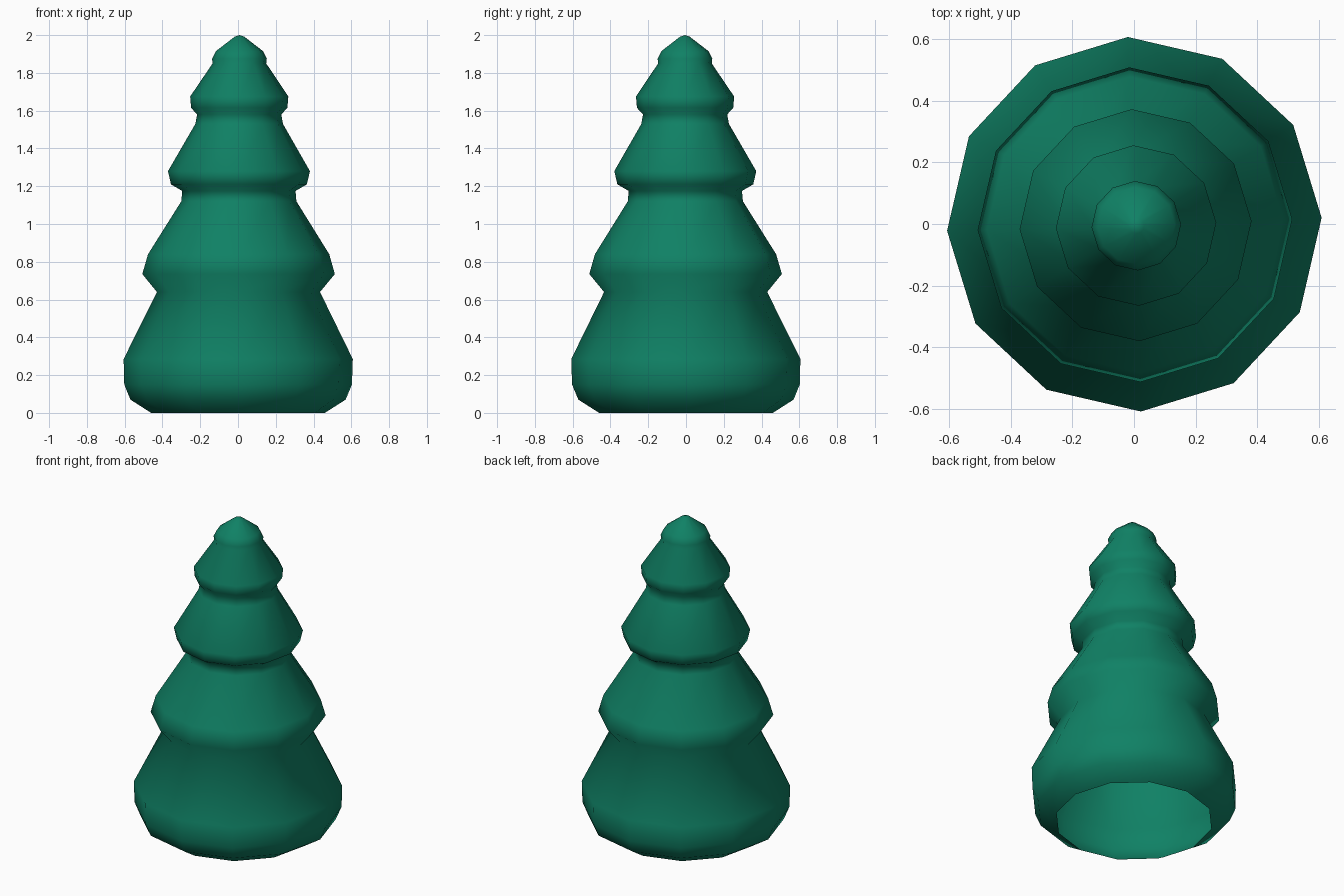
import bpy, bmesh, math

if "Cube" in bpy.data.objects:
    bpy.data.objects.remove(bpy.data.objects["Cube"])

SIDES = 12
TWIST = math.radians(2)

# Silhouette of the stacked tiers: (radius, height)
profile = [
    (0.46, 0.0), (0.57, 0.07), (0.603, 0.15), (0.607, 0.285),   # bottom tier
    (0.432, 0.64),
    (0.51, 0.735), (0.48, 0.84), (0.305, 1.12),                 # second tier
    (0.30, 1.175),
    (0.36, 1.21), (0.376, 1.28), (0.232, 1.53),                 # third tier
    (0.223, 1.58),
    (0.255, 1.615), (0.26, 1.675), (0.142, 1.85),               # fourth tier
    (0.145, 1.875), (0.125, 1.915), (0.025, 1.992),             # tip
]

green = bpy.data.materials.new("pine green")
green.diffuse_color = (0.005, 0.22, 0.13, 1)
green.use_nodes = True
green.node_tree.nodes["Principled BSDF"].inputs["Base Color"].default_value = green.diffuse_color

bm = bmesh.new()
rings = []
for r, z in profile:
    dx, dy = 0.008 * z / 2, -0.006 * z / 2      # slight lean of the trunk axis
    rings.append([bm.verts.new((dx + r * math.cos(TWIST + math.tau * i / SIDES),
                                dy + r * math.sin(TWIST + math.tau * i / SIDES), z))
                  for i in range(SIDES)])

# Skin between rings; the underside stays open
for a, b in zip(rings, rings[1:]):
    for i in range(SIDES):
        j = (i + 1) % SIDES
        bm.faces.new((a[i], a[j], b[j], b[i]))

# Pointed top
apex = bm.verts.new((0.008, -0.006, 2.0))
for i in range(SIDES):
    bm.faces.new((rings[-1][i], rings[-1][(i + 1) % SIDES], apex))

for f in bm.faces:
    f.smooth = True
mesh = bpy.data.meshes.new("tree_foliage")
bm.to_mesh(mesh)
bm.free()
mesh.materials.append(green)
tree = bpy.data.objects.new("tree_foliage", mesh)
bpy.context.collection.objects.link(tree)
